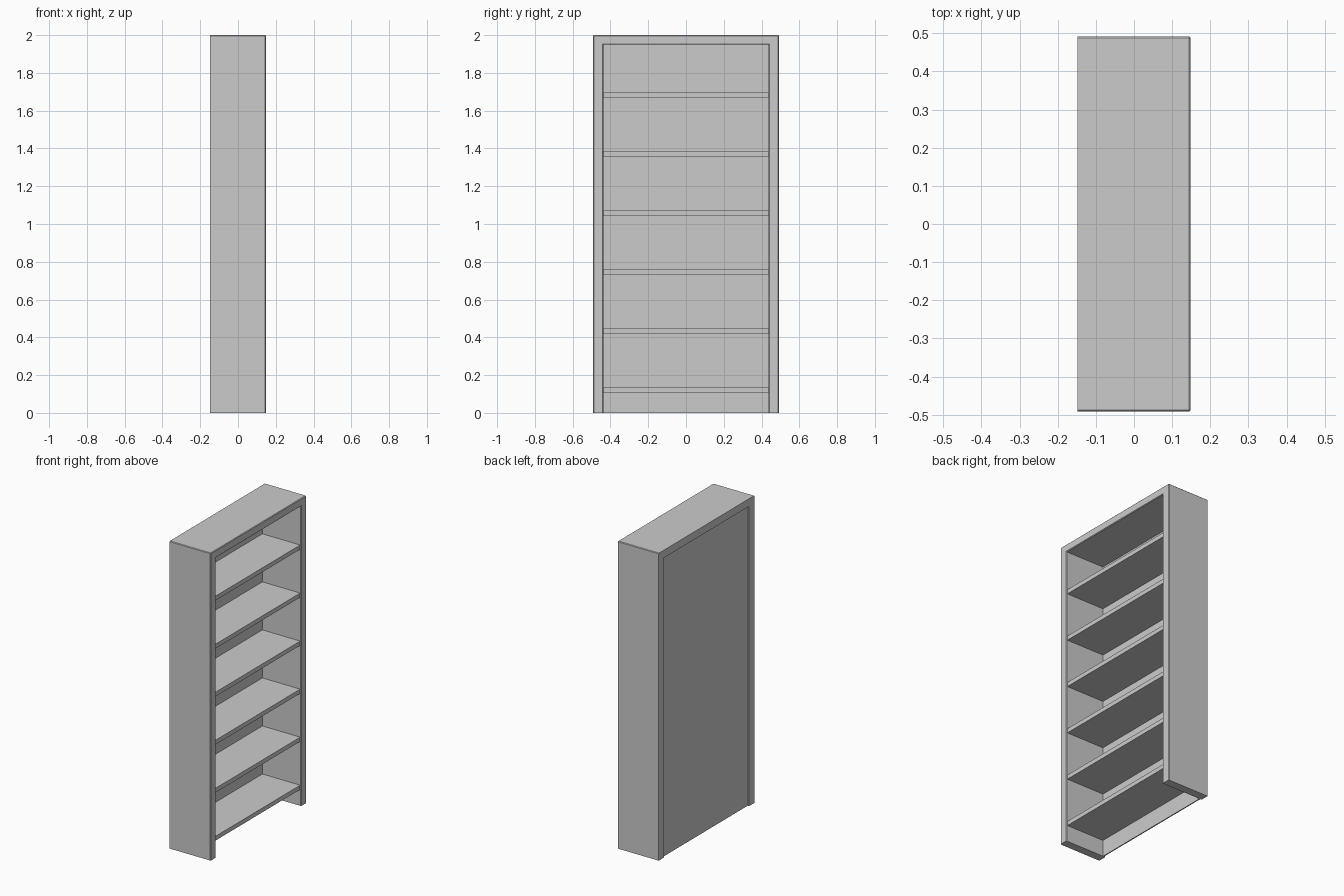
import bpy, bmesh

if "Cube" in bpy.data.objects:
    bpy.data.objects.remove(bpy.data.objects["Cube"])

HALF_W, IN_W = 0.492, 0.438      # outer and inner half widths (y)
BACK, FRONT = -0.148, 0.148      # depth range (x)
TOP, IN_TOP = 2.0, 1.95


def finish(bm, name):
    bmesh.ops.recalc_face_normals(bm, faces=bm.faces)
    mesh = bpy.data.meshes.new(name)
    bm.to_mesh(mesh)
    bm.free()
    obj = bpy.data.objects.new(name, mesh)
    bpy.context.collection.objects.link(obj)
    return obj


def box(name, lo, hi):
    bm = bmesh.new()
    bmesh.ops.create_cube(bm, size=1)
    for v in bm.verts:
        v.co = [a + (c + 0.5) * (b - a) for a, b, c in zip(lo, hi, v.co)]
    return finish(bm, name)


# Frame: inverted U profile extruded through the depth
bm = bmesh.new()
profile = [(-HALF_W, 0), (-HALF_W, TOP), (HALF_W, TOP), (HALF_W, 0),
           (IN_W, 0), (IN_W, IN_TOP), (-IN_W, IN_TOP), (-IN_W, 0)]
face = bm.faces.new([bm.verts.new((BACK, y, z)) for y, z in profile])
ext = bmesh.ops.extrude_face_region(bm, geom=[face])["geom"]
for v in ext:
    if isinstance(v, bmesh.types.BMVert):
        v.co.x = FRONT

# Small chamfer on the front edges and the two long top edges
edges = []
for e in bm.edges:
    a, b = (v.co for v in e.verts)
    on_floor = a.z < 0.01 and b.z < 0.01
    front = a.x > 0 and b.x > 0 and not on_floor
    top_side = a.z > 1.99 and b.z > 1.99 and abs(a.y - b.y) < 0.01
    if front or top_side:
        edges.append(e)
bmesh.ops.bevel(bm, geom=edges, offset=0.004, segments=1, affect='EDGES')
finish(bm, "bookcase_frame")

# Recessed back panel
box("back_panel", (-0.138, -IN_W, 0), (-0.131, IN_W, IN_TOP))

# Six evenly spaced shelves
for i in range(6):
    z = 0.106 + i * 0.3125
    box(f"shelf_{i + 1}", (-0.131, -IN_W, z), (0.141, IN_W, z + 0.028))
